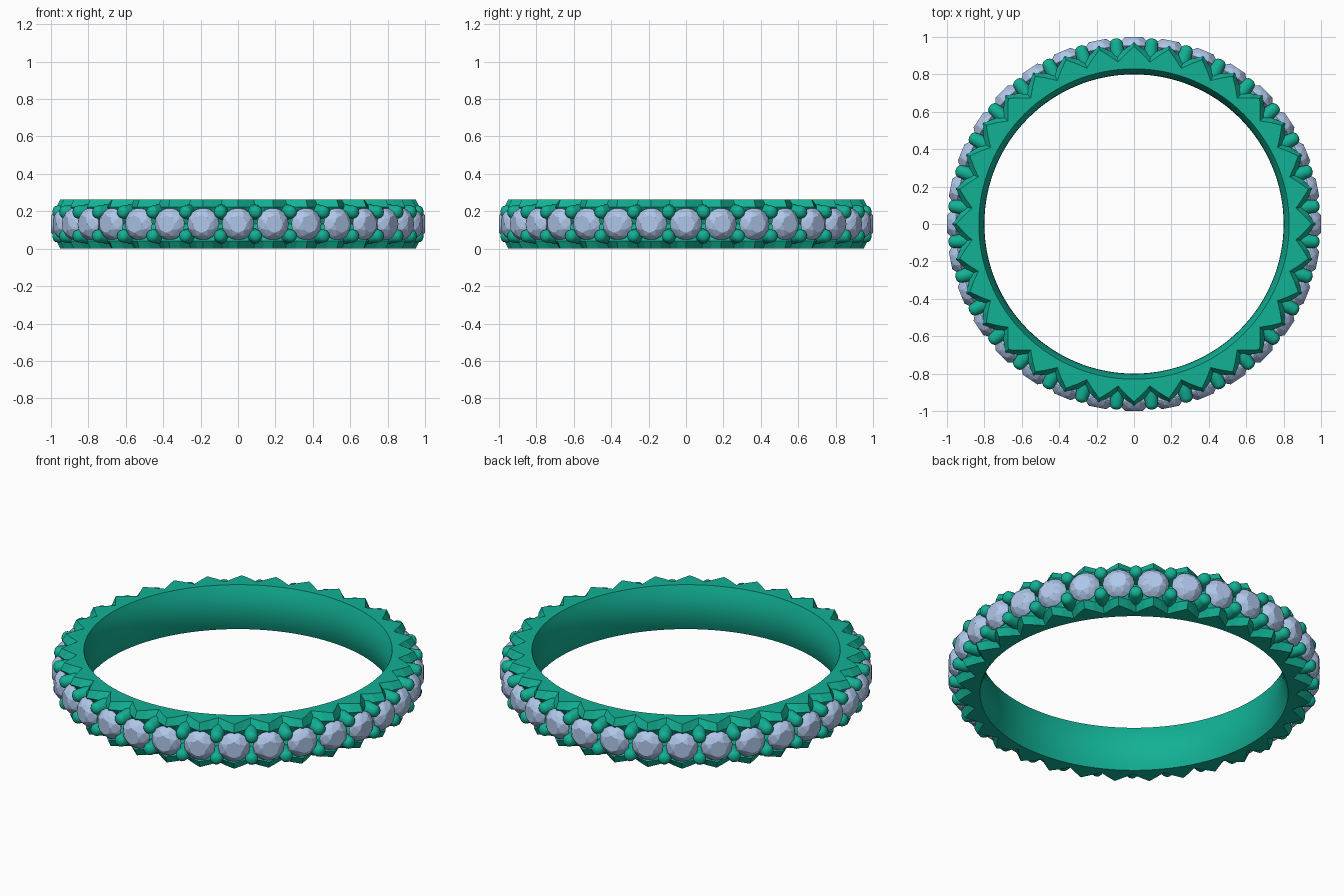
import bpy, bmesh, math
from mathutils import Matrix, Vector

if "Cube" in bpy.data.objects:
    bpy.data.objects.remove(bpy.data.objects["Cube"])

N = 32              # stones around the ring
SUB = 4             # band slices per stone
H = 0.264           # band height
C = H / 2
STEP = 2 * math.pi / N


def material(name, rgb):
    m = bpy.data.materials.new(name)
    m.diffuse_color = (*rgb, 1)
    m.use_nodes = True
    m.node_tree.nodes["Principled BSDF"].inputs["Base Color"].default_value = m.diffuse_color
    return m


def make_object(name, bm, mat):
    bmesh.ops.recalc_face_normals(bm, faces=bm.faces)
    me = bpy.data.meshes.new(name)
    bm.to_mesh(me)
    bm.free()
    me.materials.append(mat)
    ob = bpy.data.objects.new(name, me)
    bpy.context.collection.objects.link(ob)
    return ob


def outward(angle, radius, z):
    """Frame at the given ring position whose local z points away from the axis."""
    return (Matrix.Rotation(angle, 4, 'Z') @ Matrix.Translation((radius, 0, z))
            @ Matrix.Rotation(math.pi / 2, 4, 'Y'))


green = material("green_metal", (0.006, 0.44, 0.30))
ice = material("pale_stone", (0.43, 0.57, 0.82))

# Band: rounded inside, notched edges that peak beside each stone
INNER = 8
bm = bmesh.new()
rings = []
for i in range(N * SUB):
    a = i * STEP / SUB
    w = abs(1 - 2 * (i % SUB) / SUB)          # 1 beside a stone, 0 between stones
    prof = []
    for j in range(INNER + 1):
        t = 2 * j / INNER - 1
        prof.append((0.8 + 0.03 * t * t, C + t * C))
    top, wall = 0.87 + 0.08 * w, 0.91 + 0.06 * w
    prof += [(top, H), (wall, C + 0.09), (0.89, C), (wall, C - 0.09), (top, 0)]
    rings.append([bm.verts.new((r * math.cos(a), r * math.sin(a), z)) for r, z in prof])
for i, ring in enumerate(rings):
    nxt = rings[(i + 1) % len(rings)]
    n = len(ring)
    for j in range(n):
        k = (j + 1) % n
        f = bm.faces.new((ring[j], ring[k], nxt[k], nxt[j]))
        f.smooth = j < INNER
make_object("band", bm, green)

# Stones: brilliant cut, one faceted hull each
bm = bmesh.new()
for i in range(N):
    frame = outward(i * STEP, 0.958, C)
    pts = [Vector((0, 0, -0.09))]
    for count, rad, h, off in ((16, 0.086, 0, 0), (16, 0.086, -0.006, 0),
                               (8, 0.070, 0.025, 0.5), (8, 0.047, 0.042, 0)):
        for k in range(count):
            a = (k + off) * 2 * math.pi / count
            pts.append(Vector((rad * math.cos(a), rad * math.sin(a), h)))
    verts = [bm.verts.new(frame @ p) for p in pts]
    bmesh.ops.convex_hull(bm, input=verts)
make_object("stones", bm, ice)

# Prongs: tapered posts with domed tips, a pair between neighbouring stones
SIDES = 14
bm = bmesh.new()
post = [(0.042, -0.13), (0.040, -0.08), (0.034, -0.025)]
post += [(0.034 * math.cos(t), -0.025 + 0.025 * math.sin(t))
         for t in (math.radians(d) for d in (25, 50, 72))]
for i in range(N):
    for side in (-1, 1):
        frame = outward((i + 0.5) * STEP, 0.997, C + side * 0.064)
        loops = [[bm.verts.new(frame @ Vector((r * math.cos(k * 2 * math.pi / SIDES),
                                               r * math.sin(k * 2 * math.pi / SIDES), h)))
                  for k in range(SIDES)] for r, h in post]
        for lo, hi in zip(loops, loops[1:]):
            for k in range(SIDES):
                m = (k + 1) % SIDES
                bm.faces.new((lo[k], lo[m], hi[m], hi[k])).smooth = True
        bm.faces.new(loops[0])
        bm.faces.new(loops[-1]).smooth = True
make_object("prongs", bm, green)
